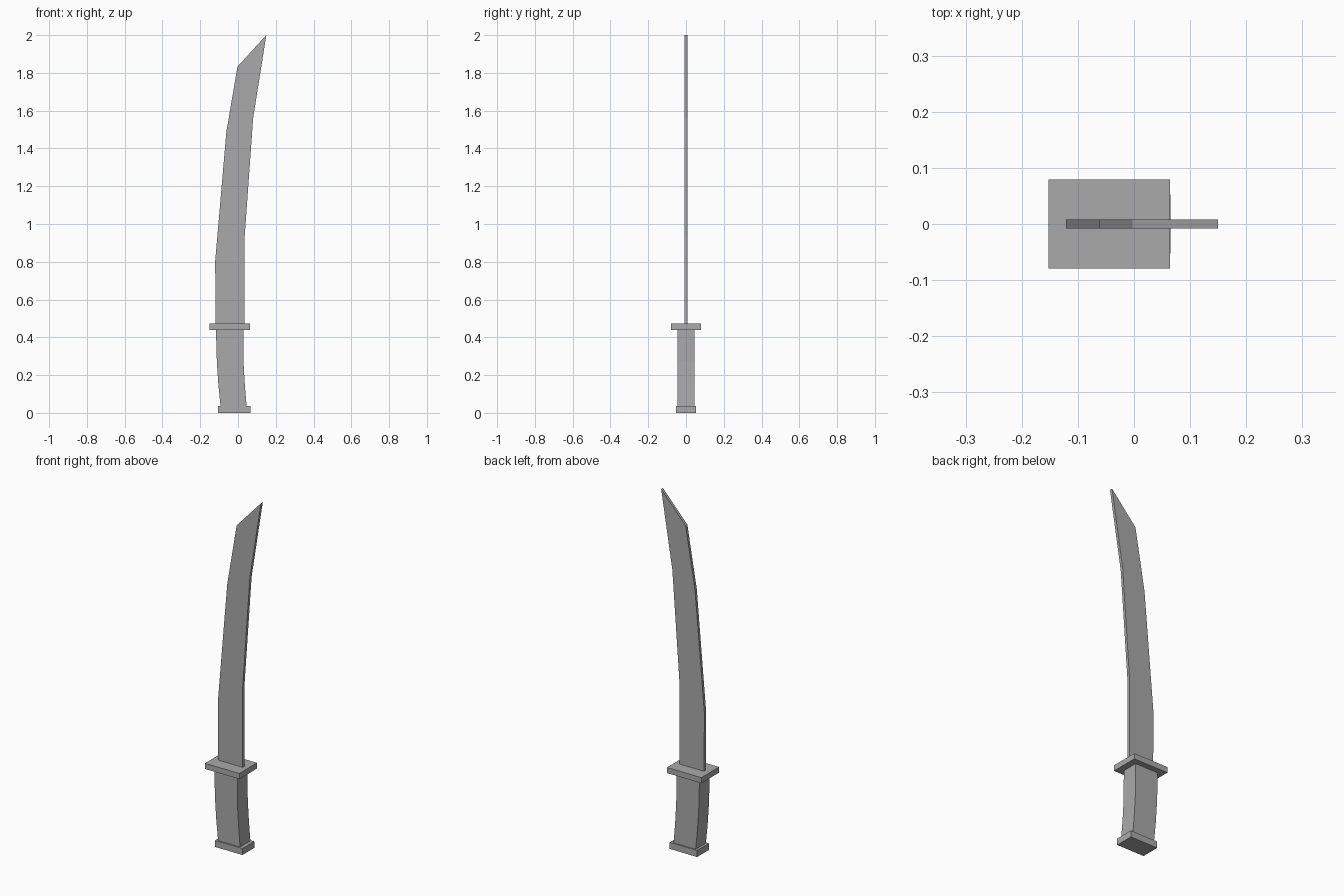
import bpy
import bmesh

default = bpy.data.objects.get("Cube")
if default:
    bpy.data.objects.remove(default, do_unlink=True)

steel = bpy.data.materials.new("plain grey")
steel.use_nodes = True
grey = (0.4, 0.4, 0.4, 1)
steel.diffuse_color = grey
steel.node_tree.nodes["Principled BSDF"].inputs["Base Color"].default_value = grey


def slab(name, outline, half_depth):
    """Extrude an x-z outline symmetrically along y, with flat faces."""
    bm = bmesh.new()
    face = bm.faces.new([bm.verts.new((x, -half_depth, z)) for x, z in outline])
    back = bmesh.ops.extrude_face_region(bm, geom=[face])["geom"]
    verts = [v for v in back if isinstance(v, bmesh.types.BMVert)]
    bmesh.ops.translate(bm, verts=verts, vec=(0, 2 * half_depth, 0))
    bmesh.ops.recalc_face_normals(bm, faces=bm.faces)
    mesh = bpy.data.meshes.new(name)
    bm.to_mesh(mesh)
    bm.free()
    mesh.materials.append(steel)
    obj = bpy.data.objects.new(name, mesh)
    bpy.context.collection.objects.link(obj)
    return obj


def box(x0, x1, z0, z1):
    return [(x0, z0), (x1, z0), (x1, z1), (x0, z1)]


# Curved blade with a slanted tip
cutting_edge = [(0.035, 0.46), (0.035, 0.93), (0.08, 1.56), (0.15, 2.0)]
spine = [(-0.003, 1.833), (-0.062, 1.485), (-0.121, 0.80), (-0.118, 0.46)]
slab("blade", cutting_edge + spine, 0.008)

# Guard and pommel plates
slab("guard", box(-0.152, 0.064, 0.44, 0.472), 0.079)
slab("pommel", box(-0.107, 0.065, 0.0, 0.037), 0.053)

# Grip, bending forward toward the pommel
grip_front = [(0.046, 0.03), (0.036, 0.15), (0.029, 0.27), (0.028, 0.45)]
grip_back = [(-0.117, 0.45), (-0.112, 0.27), (-0.104, 0.15), (-0.092, 0.03)]
slab("grip", grip_front + grip_back, 0.046)
